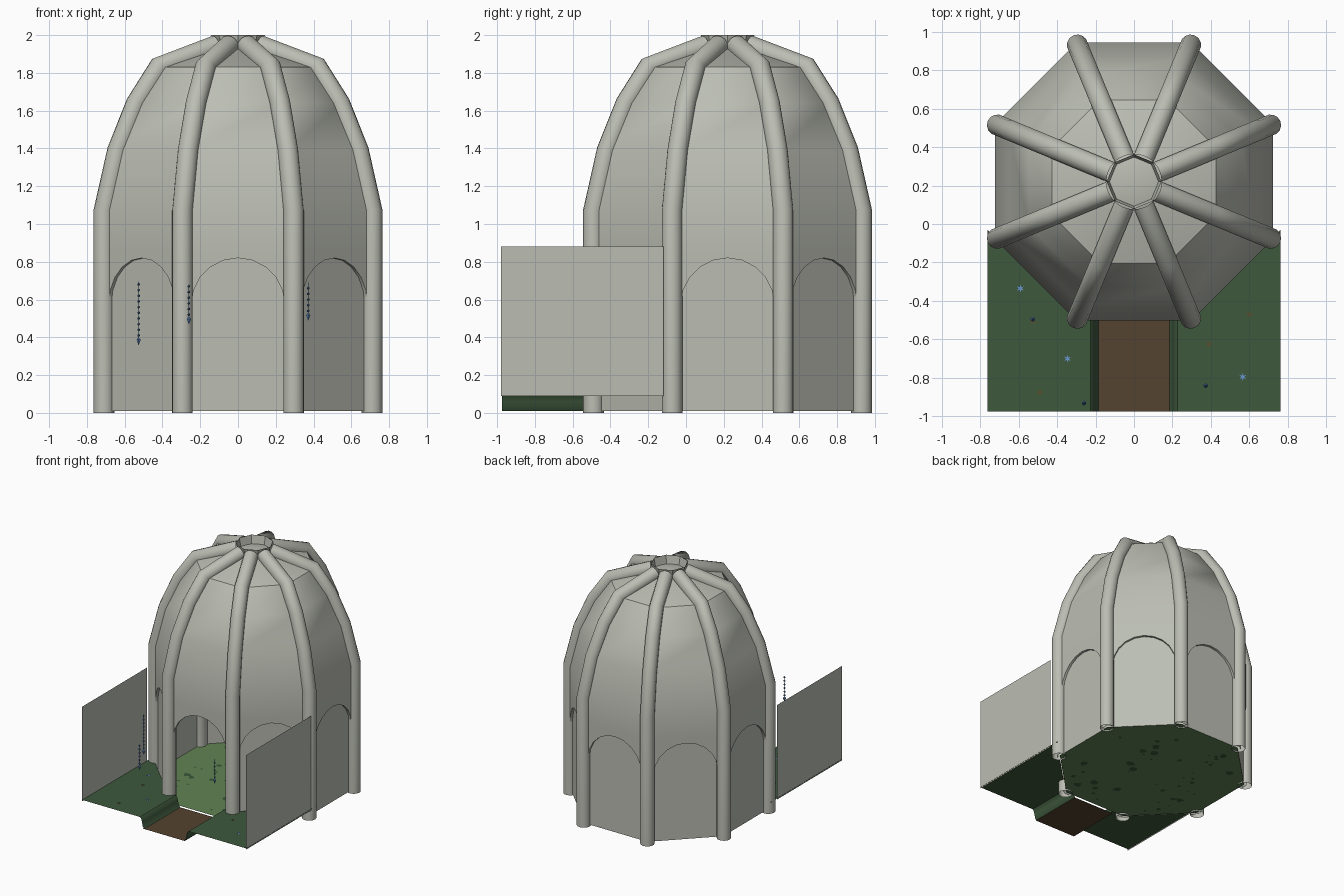
import bpy, bmesh, math, random
from math import sin, cos, pi, radians
from mathutils import Vector, Matrix

if "Cube" in bpy.data.objects:
    bpy.data.objects.remove(bpy.data.objects["Cube"])

random.seed(4)
CY = 0.22                       # dome axis in y
A = 0.722                       # flat-to-centre distance of the octagon
K = cos(pi / 8)


def mat(name, rgb):
    m = bpy.data.materials.new(name)
    m.diffuse_color = (*rgb, 1)
    m.use_nodes = True
    m.node_tree.nodes["Principled BSDF"].inputs["Base Color"].default_value = m.diffuse_color
    return m


STONE = mat("pale stone", (0.50, 0.515, 0.455))
GRASS = mat("dark grass", (0.048, 0.098, 0.045))
FLOOR = mat("light moss", (0.12, 0.23, 0.09))
SPOT = mat("moss spots", (0.045, 0.095, 0.04))
EARTH = mat("brown earth", (0.088, 0.056, 0.029))
BLUE = mat("flower blue", (0.14, 0.30, 0.62))
NAVY = mat("bead blue", (0.05, 0.12, 0.26))
OLIVE = mat("dry leaf", (0.10, 0.08, 0.03))


def finish(bm, name, material, smooth=False):
    bmesh.ops.remove_doubles(bm, verts=bm.verts, dist=0.0005)
    me = bpy.data.meshes.new(name)
    bm.to_mesh(me)
    bm.free()
    ob = bpy.data.objects.new(name, me)
    bpy.context.collection.objects.link(ob)
    me.materials.append(material)
    if smooth:
        bpy.context.view_layer.objects.active = ob
        ob.select_set(True)
        bpy.ops.object.shade_smooth_by_angle(angle=radians(38))
        ob.select_set(False)
    return ob


def face(bm, pts):
    return bm.faces.new([bm.verts.new(p) for p in pts])


def polar(r, a, z):
    return Vector((r * cos(a), CY + r * sin(a), z))


# Dome shell: eight walls with arched recesses, the front one open
PROFILE = [(0.722, 0.86), (0.722, 1.07), (0.65, 1.39), (0.547, 1.64),
           (0.425, 1.83), (0.13, 1.93)]
AR, AZ, DEPTH, Z0 = 0.247, 0.573, 0.02, 0.01
arch = [(-AR, Z0)] + [(-AR * cos(pi * i / 10), AZ + AR * sin(pi * i / 10))
                      for i in range(11)] + [(AR, Z0)]
half = A * math.tan(pi / 8)

bm = bmesh.new()
panels = bmesh.new()
for k in range(8):
    a = k * pi / 4
    rad, tan = Vector((cos(a), sin(a), 0)), Vector((-sin(a), cos(a), 0))

    def P(u, v, d=0.0):
        return Vector((0, CY, v)) + rad * (A - d) + tan * u

    face(bm, [P(-half, Z0)] + [P(*p) for p in arch] +
         [P(half, Z0), P(half, 0.86), P(-half, 0.86)])
    for p, q in zip(arch, arch[1:]):
        face(bm, [P(*p), P(*p, DEPTH), P(*q, DEPTH), P(*q)])
    if k != 6:
        face(panels, [P(*p, DEPTH) for p in reversed(arch)])
    for (r0, z0), (r1, z1) in zip(PROFILE, PROFILE[1:]):
        face(bm, [polar(r0 / K, a - pi / 8, z0), polar(r0 / K, a + pi / 8, z0),
                  polar(r1 / K, a + pi / 8, z1), polar(r1 / K, a - pi / 8, z1)])
    face(bm, [polar(0.13 / K, a - pi / 8, 1.93), polar(0.13 / K, a + pi / 8, 1.93),
              Vector((0, CY, 1.945))])
finish(bm, "dome_shell", STONE, True)
finish(panels, "recessed_panels", STONE)

# Ribs: open tubes swept up the corners of the dome
RIB = [(0.768, 0.0), (0.768, 1.07), (0.69, 1.39), (0.582, 1.64),
       (0.452, 1.83), (0.125, 1.945)]
RR, SIDES = 0.055, 14
for k in range(8):
    a = k * pi / 4 + pi / 8
    tan = Vector((-sin(a), cos(a), 0))
    path = [polar(r, a, z) for r, z in RIB]
    bm = bmesh.new()
    rings = []
    for i, p in enumerate(path):
        d0 = (p - path[max(i - 1, 0)]).normalized()
        d1 = (path[min(i + 1, len(path) - 1)] - p).normalized()
        d = (d0 + d1).normalized()
        n = tan.cross(d)
        n *= 1 / max(0.8, d.dot(d1 if d1.length else d0))
        rings.append([bm.verts.new(p + RR * (n * cos(t) + tan * sin(t)))
                      for t in (2 * pi * j / SIDES for j in range(SIDES))])
    for lo, hi in zip(rings, rings[1:]):
        for j in range(SIDES):
            m = (j + 1) % SIDES
            bm.faces.new((lo[j], lo[m], hi[m], hi[j]))
    bmesh.ops.recalc_face_normals(bm, faces=bm.faces)
    finish(bm, f"rib_{k + 1}", STONE, True)

# Crown ring, open at the top
bm = bmesh.new()
for k in range(8):
    a, b = k * pi / 4, (k + 1) * pi / 4
    face(bm, [polar(0.125, a, 1.92), polar(0.125, b, 1.92),
              polar(0.142, b, 2.0), polar(0.142, a, 2.0)])
finish(bm, "crown_ring", STONE, True)

# Inner floor and its spots
bm = bmesh.new()
face(bm, [polar(0.76, k * pi / 4 + pi / 8, 0.012) for k in range(8)])
finish(bm, "inner_floor", FLOOR)
bm = bmesh.new()
for i in range(46):
    r, a = 0.65 * math.sqrt(random.random()), random.uniform(0, 2 * pi)
    c, s = polar(r, a, 0), random.choice((0.012, 0.018, 0.025, 0.036))
    pts = [c + Vector((cos(t), sin(t), 0)) * s * random.uniform(0.65, 1.1)
           for t in (2 * pi * j / 7 for j in range(7))]
    face(bm, [p + Vector((0, 0, 0.0155)) for p in pts])
    face(bm, [p + Vector((0, 0, 0.0085)) for p in reversed(pts)])
finish(bm, "floor_spots", SPOT)

# Outer grass banks with rounded edges down to the path, and boundary walls
F = -0.975
for s, name in ((-1, "left"), (1, "right")):
    bm = bmesh.new()
    top = [(0.76, F), (0.76, -0.03), (0.72, -0.08), (0.299, -0.5), (0.225, -0.5), (0.225, F)]
    pts = [(s * x, y, 0.1) for x, y in top]
    face(bm, pts if s > 0 else pts[::-1])
    edge = [(0.225, 0.1), (0.214, 0.09), (0.205, 0.06), (0.199, 0.03), (0.185, 0.01)]
    for (x0, z0), (x1, z1) in zip(edge, edge[1:]):
        q = [(s * x0, F, z0), (s * x0, -0.5, z0), (s * x1, -0.5, z1), (s * x1, F, z1)]
        face(bm, q if s > 0 else q[::-1])
    finish(bm, name + "_grass_bank", GRASS, True)
    bm = bmesh.new()
    q = [(s * 0.758, -0.98, 0.09), (s * 0.758, -0.12, 0.09),
         (s * 0.758, -0.12, 0.88), (s * 0.758, -0.98, 0.88)]
    face(bm, q if s > 0 else q[::-1])
    finish(bm, name + "_boundary_wall", STONE)

# Sunken path to the doorway
bm = bmesh.new()
face(bm, [(-0.2, F, 0.01), (0.19, F, 0.01), (0.19, -0.5, 0.01), (-0.2, -0.5, 0.01)])
finish(bm, "path", EARTH)


# Small flat flowers and dry leaves on the grass
def flower(name, x, y, material, petals):
    bm = bmesh.new()
    n = petals * 2
    pts = [(x + r * cos(t), y + r * sin(t)) for r, t in
           ((0.021 if j % 2 else 0.008, 2 * pi * j / n) for j in range(n))]
    face(bm, [(px, py, 0.106) for px, py in pts])
    finish(bm, name, material)


for i, (x, y) in enumerate([(-0.59, -0.335), (-0.345, -0.70), (0.565, -0.795)]):
    flower(f"blue_flower_{i + 1}", x, y, BLUE, 6)
for i, (x, y) in enumerate([(-0.525, -0.505), (-0.49, -0.875), (0.60, -0.47), (0.39, -0.625)]):
    flower(f"dry_leaf_{i + 1}", x, y, OLIVE, 7)

# Hanging bead strands with a pendant
for i, (x, y, z0, z1) in enumerate([(-0.526, -0.495, 0.36, 0.695),
                                    (-0.26, -0.93, 0.47, 0.68),
                                    (0.372, -0.84, 0.49, 0.69)]):
    bm = bmesh.new()
    n = round((z1 - z0 - 0.04) / 0.03)
    for j in range(n):
        bmesh.ops.create_icosphere(bm, subdivisions=1, radius=0.008, matrix=Matrix.Translation(
            (x, y, z0 + 0.05 + j * 0.03)))
    bmesh.ops.create_cone(bm, segments=5, radius1=0.002, radius2=0.002, depth=z1 - z0 - 0.03,
                          matrix=Matrix.Translation((x, y, (z0 + z1 + 0.03) / 2)))
    finish(bm, f"bead_strand_{i + 1}", NAVY)
    bm = bmesh.new()
    for r1, r2, d, z in ((0.001, 0.013, 0.028, z0 + 0.014), (0.013, 0.001, 0.012, z0 + 0.034)):
        bmesh.ops.create_cone(bm, segments=6, radius1=r1, radius2=r2, depth=d,
                              matrix=Matrix.Translation((x, y, z)))
    finish(bm, f"pendant_{i + 1}", BLUE)
